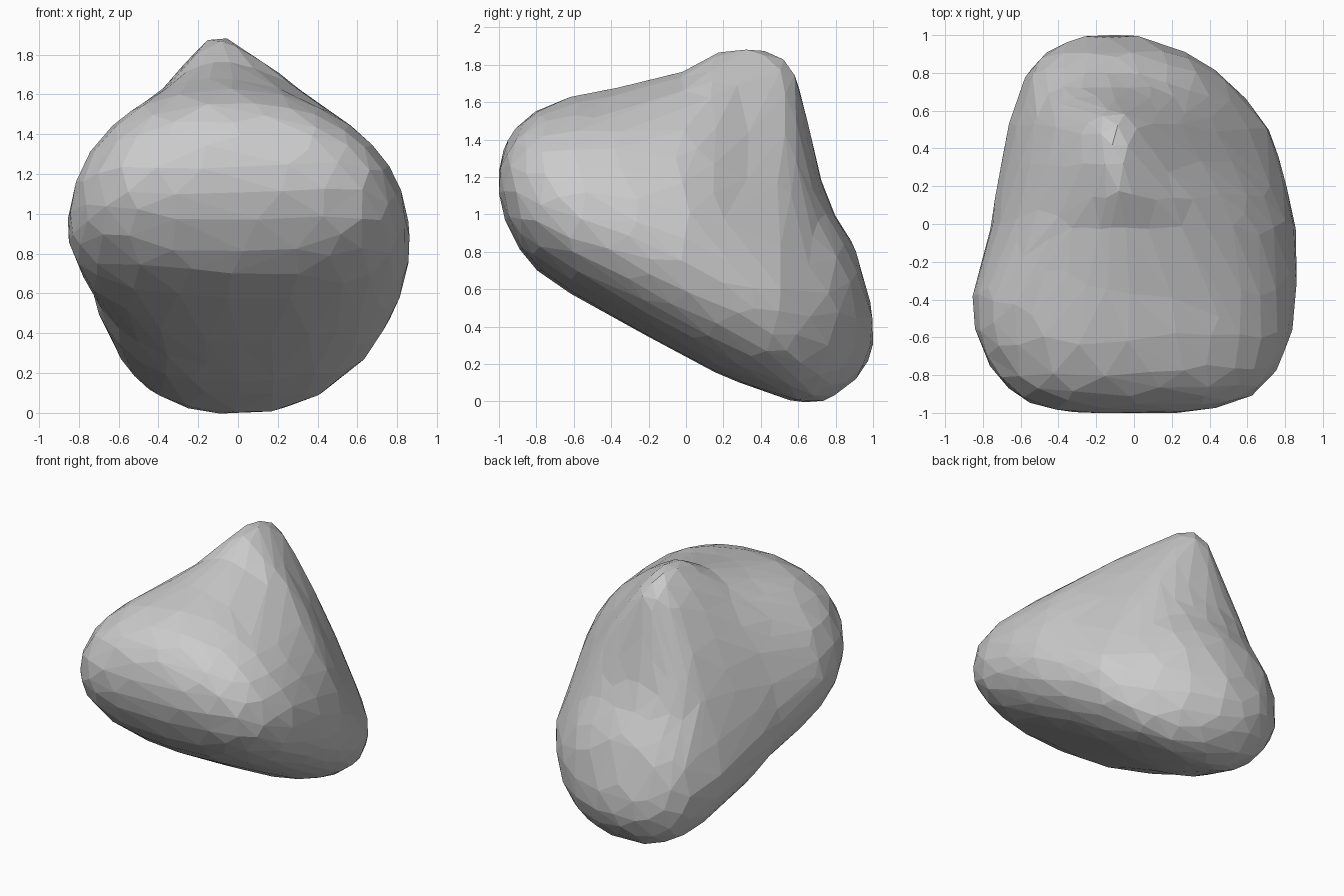
import bpy, bmesh, random
from math import sin, cos, pi
from mathutils import Vector
from mathutils.bvhtree import BVHTree

if "Cube" in bpy.data.objects:
    bpy.data.objects.remove(bpy.data.objects["Cube"])

# Cross-sections from front to back:
# y, left x, right x, height of widest point, top z, top roundness, bottom z
SECTIONS = [
    (-1.00, -.36, .30, 1.16, 1.25, 2.2, 1.08),
    (-.97, -.52, .46, 1.14, 1.37, 2.2, .97),
    (-.90, -.65, .66, 1.10, 1.48, 2.2, .83),
    (-.80, -.74, .75, 1.06, 1.56, 2.15, .70),
    (-.60, -.84, .84, .99, 1.635, 2.0, .57),
    (-.40, -.865, .86, .93, 1.67, 1.9, .46),
    (-.20, -.81, .865, .85, 1.72, 1.8, .35),
    (.00, -.75, .855, .78, 1.77, 1.7, .245),
    (.15, -.735, .82, .70, 1.865, 1.5, .16),
    (.32, -.70, .78, .63, 1.915, 1.42, .09),
    (.50, -.67, .72, .56, 1.905, 1.3, .03),
    (.58, -.65, .66, .53, 1.84, 1.28, -.01),
    (.65, -.62, .60, .50, 1.50, 1.42, -.01),
    (.72, -.60, .54, .48, 1.18, 1.7, .00),
    (.80, -.57, .45, .46, .98, 2.0, .02),
    (.90, -.48, .29, .43, .83, 2.0, .11),
    (.97, -.35, .12, .40, .58, 2.0, .20),
    (1.00, -.26, .04, .38, .46, 2.0, .30),
]
SIDES = 40
RIDGE_X = -.1
CENTRE = Vector((0, .12, .85))


def power(v, p):
    return abs(v) ** (2 / p)


# Smooth guide shape lofted through the sections
guide = bmesh.new()
rings = []
for y, left, right, mid, top, p_top, low in SECTIONS:
    ring = []
    for i in range(SIDES):
        a = 2 * pi * i / SIDES
        c, s = cos(a), sin(a)
        p = p_top if s > 0 else 2.25
        if s > 0 and c > 0 and .3 < y < .75:
            p *= .88  # the right rear shoulder is leaner
        base_x = 0 if s <= 0 and right > .5 else RIDGE_X
        x = base_x + ((right if c > 0 else left) - base_x) * power(c, p)
        z = mid + ((top if s > 0 else low) - mid) * power(s, p)
        ring.append(guide.verts.new((x, y, z)))
    rings.append(ring)
for a, b in zip(rings, rings[1:]):
    for i in range(SIDES):
        j = (i + 1) % SIDES
        guide.faces.new((a[i], a[j], b[j], b[i]))
guide.faces.new(rings[0])
guide.faces.new(rings[-1])
tree = BVHTree.FromBMesh(guide)
guide.free()

# Low-poly boulder: a jittered icosphere cast outwards onto the guide shape
random.seed(4)
bm = bmesh.new()
bmesh.ops.create_icosphere(bm, subdivisions=5, radius=1)
for v in bm.verts:
    jitter = Vector([random.uniform(-.012, .012) for _ in range(3)])
    direction = (v.co + jitter).normalized()
    hit = tree.ray_cast(CENTRE, direction)[0]
    v.co = hit + direction * .004

mesh = bpy.data.meshes.new("boulder")
bm.to_mesh(mesh)
bm.free()
boulder = bpy.data.objects.new("boulder", mesh)
bpy.context.collection.objects.link(boulder)

# Soften the loft lines, then thin out to irregular flat facets
soften = boulder.modifiers.new("soften", 'SMOOTH')
soften.factor = .5
soften.iterations = 4
facets = boulder.modifiers.new("facets", 'DECIMATE')
facets.ratio = .12
